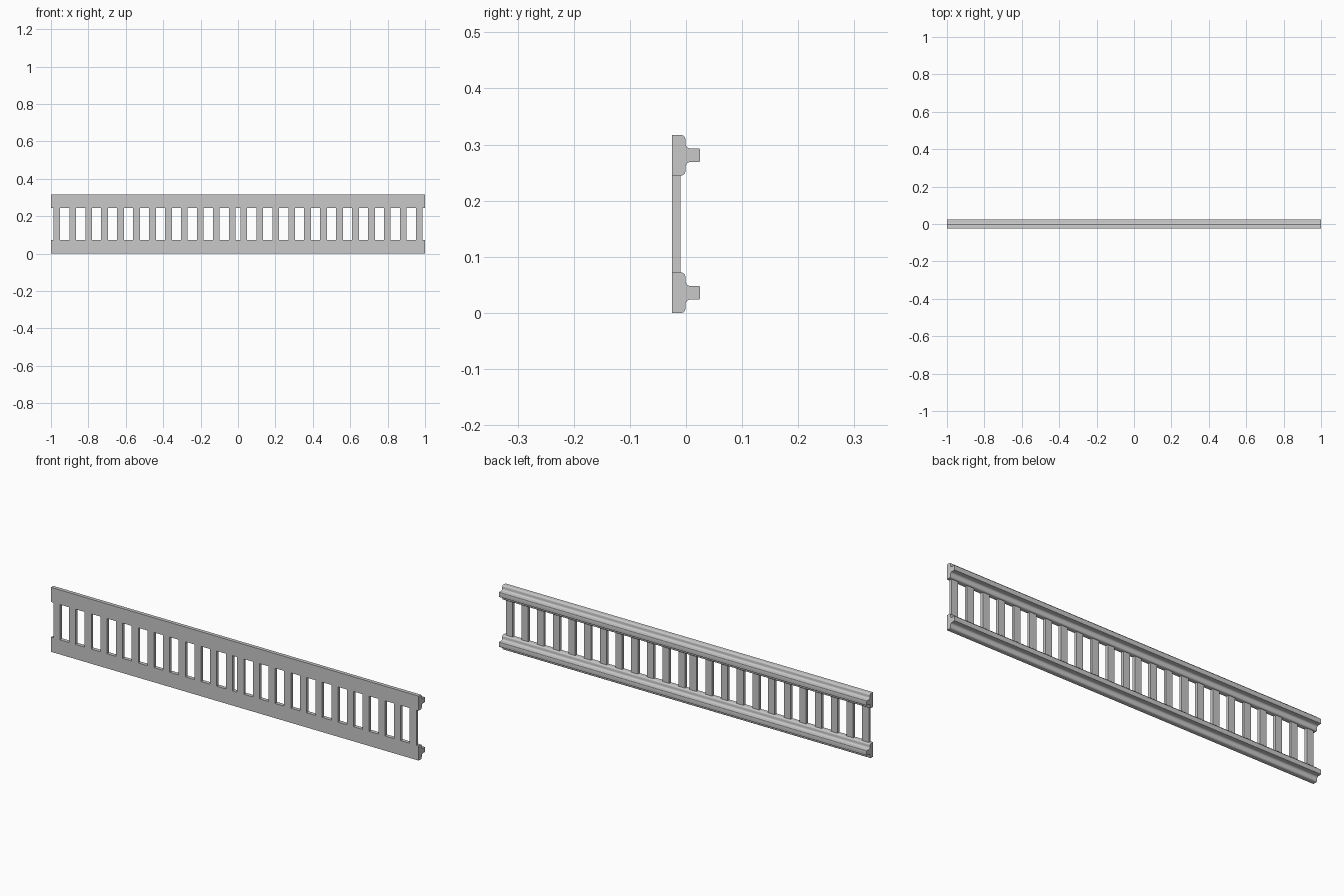
import bpy
import bmesh
from math import pi, sin, cos, radians

if "Cube" in bpy.data.objects:
    bpy.data.objects.remove(bpy.data.objects["Cube"], do_unlink=True)

HEIGHT = 0.317
BACK = -0.025          # flat front plane of the whole track
FOOT_HALF = 0.036      # half height of a rail foot
RUNGS = 12             # rungs in each half
MARGIN = 0.031         # rung centre to end of its half
RUNG_W = 0.036
RUNG_D = 0.015

steel = bpy.data.materials.new("light_grey_steel")
steel.use_nodes = True
steel.diffuse_color = (0.58, 0.58, 0.58, 1)
steel.node_tree.nodes["Principled BSDF"].inputs["Base Color"].default_value = steel.diffuse_color


def finish(name, bm):
    """Turn a bmesh into a named, shaded object."""
    bmesh.ops.recalc_face_normals(bm, faces=bm.faces)
    mesh = bpy.data.meshes.new(name)
    bm.to_mesh(mesh)
    bm.free()
    mesh.materials.append(steel)
    obj = bpy.data.objects.new(name, mesh)
    bpy.context.collection.objects.link(obj)
    bpy.ops.object.select_all(action="DESELECT")
    obj.select_set(True)
    bpy.context.view_layer.objects.active = obj
    bpy.ops.object.shade_smooth_by_angle(angle=radians(35))


def arc(cy, cz, r, start, end, steps=6):
    angles = [start + (end - start) * i / steps for i in range(steps + 1)]
    return [(cy + r * cos(a), cz + r * sin(a)) for a in angles]


def rail_profile():
    """Foot with rounded edges, fillet into a narrow head."""
    upper = [(BACK, FOOT_HALF)]
    upper += arc(-0.009, FOOT_HALF - 0.008, 0.008, pi / 2, 0)
    upper += arc(0.008, 0.021, 0.009, pi, 1.5 * pi)
    upper += arc(0.023, 0.010, 0.002, pi / 2, 0, 3)
    return upper + [(y, -z) for y, z in reversed(upper)]


def make_rail(name, z_centre):
    bm = bmesh.new()
    verts = [bm.verts.new((-1, y, z + z_centre)) for y, z in rail_profile()]
    face = bm.faces.new(verts)
    extruded = bmesh.ops.extrude_face_region(bm, geom=[face], use_keep_orig=True)
    moved = [v for v in extruded["geom"] if isinstance(v, bmesh.types.BMVert)]
    bmesh.ops.translate(bm, verts=moved, vec=(2, 0, 0))
    finish(name, bm)


def make_rung(name, x):
    bm = bmesh.new()
    bmesh.ops.create_cube(bm, size=1)
    length = HEIGHT - 4 * FOOT_HALF + 0.002
    bmesh.ops.scale(bm, verts=bm.verts, vec=(RUNG_W, RUNG_D, length))
    bmesh.ops.translate(bm, verts=bm.verts, vec=(x, BACK + RUNG_D / 2, HEIGHT / 2))
    finish(name, bm)


# Two long rails
make_rail("lower_rail", FOOT_HALF)
make_rail("upper_rail", HEIGHT - FOOT_HALF)

# Rungs, mirrored about the middle
pitch = (1 - 2 * MARGIN) / (RUNGS - 1)
for side, label in ((1, "left"), (-1, "right")):
    for i in range(RUNGS):
        make_rung(f"{label}_rung_{i + 1}", side * (MARGIN + i * pitch))
